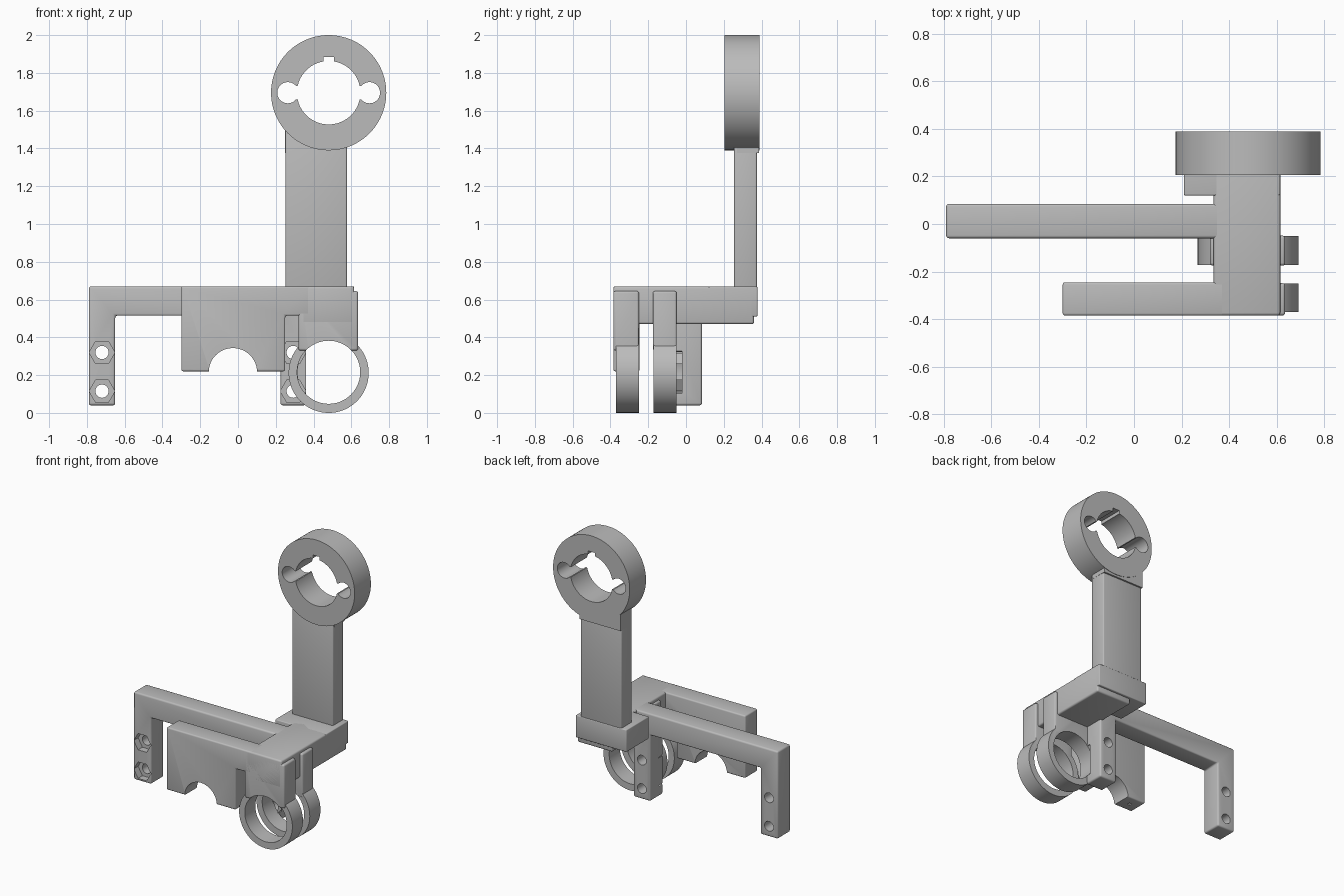
import bpy
import bmesh
from math import cos, sin, tau

if "Cube" in bpy.data.objects:
    bpy.data.objects.remove(bpy.data.objects["Cube"], do_unlink=True)

grey = bpy.data.materials.new("plain_grey")
grey.use_nodes = True
grey.diffuse_color = (0.5, 0.5, 0.5, 1)
grey.node_tree.nodes["Principled BSDF"].inputs["Base Color"].default_value = (0.5, 0.5, 0.5, 1)


def prism(name, points, y0, y1, bevel=0.0):
    """Extrude an (x, z) outline from y0 to y1, with optional rounded edges."""
    bm = bmesh.new()
    face = bm.faces.new([bm.verts.new((x, y0, z)) for x, z in points])
    new = bmesh.ops.extrude_face_region(bm, geom=[face])["geom"]
    bmesh.ops.translate(bm, vec=(0, y1 - y0, 0),
                        verts=[v for v in new if isinstance(v, bmesh.types.BMVert)])
    bmesh.ops.recalc_face_normals(bm, faces=bm.faces[:])
    if bevel:
        bmesh.ops.bevel(bm, geom=bm.edges[:], offset=bevel, segments=3,
                        profile=0.5, affect='EDGES')
    mesh = bpy.data.meshes.new(name)
    bm.to_mesh(mesh)
    bm.free()
    mesh.materials.append(grey)
    obj = bpy.data.objects.new(name, mesh)
    bpy.context.collection.objects.link(obj)
    return obj


def box(name, x0, x1, y0, y1, z0, z1, bevel=0.0):
    return prism(name, [(x0, z0), (x1, z0), (x1, z1), (x0, z1)], y0, y1, bevel)


def disc(name, x, z, r, y0, y1, sides=72):
    pts = [(x + r * cos(tau * i / sides), z + r * sin(tau * i / sides)) for i in range(sides)]
    return prism(name, pts, y0, y1)


def combine(obj, tool, operation='DIFFERENCE'):
    """Apply a boolean and discard the tool object."""
    mod = obj.modifiers.new("boolean", 'BOOLEAN')
    mod.operation, mod.solver, mod.object = operation, 'EXACT', tool
    bpy.ops.object.select_all(action='DESELECT')
    bpy.context.view_layer.objects.active = obj
    obj.select_set(True)
    bpy.ops.object.modifier_apply(modifier=mod.name)
    bpy.data.objects.remove(tool, do_unlink=True)


ROUND = 0.012
parts = []

# Rear bracket: long rail with a leg at each end
bracket = prism("rear_bracket", [(-0.79, 0.04), (-0.65, 0.04), (-0.65, 0.515), (0.225, 0.515),
                                 (0.225, 0.04), (0.36, 0.04), (0.36, 0.67), (-0.79, 0.67)],
                -0.06, 0.085, ROUND)
# Bolt holes with hexagonal nut pockets
for x in (-0.72, 0.292):
    for z in (0.115, 0.32):
        combine(bracket, disc("bolt_cutter", x, z, 0.035, -0.2, 0.2, 32))
        combine(bracket, disc("nut_cutter", x, z, 0.068, -0.2, -0.01, 6))
# Clearance for the clamp bore
combine(bracket, disc("bore_cutter", 0.48, 0.215, 0.165, -0.2, -0.02))
parts.append(bracket)

# Front panel with a round arch and a pilot hole in its foot
panel = prism("front_panel", [(-0.30, 0.22), (0.25, 0.22), (0.25, 0.515),
                              (0.38, 0.515), (0.38, 0.67), (-0.30, 0.67)],
              -0.385, -0.245, 0.01)
combine(panel, disc("arch_cutter", -0.027, 0.215, 0.128, -0.5, -0.1))
combine(panel, box("pilot_cutter", -0.235, -0.215, -0.325, -0.305, 0.1, 0.27))
parts.append(panel)

# Joining plate and the wider block under the post
parts.append(box("joining_plate", 0.335, 0.615, -0.385, 0.36, 0.47, 0.67, ROUND))
parts.append(box("post_base", 0.21, 0.615, 0.12, 0.378, 0.51, 0.67, 0.006))

# Two hanging clamp rings
for name, y0, y1, tab_y0 in (("front_clamp", -0.37, -0.25, -0.385),
                             ("back_clamp", -0.172, -0.05, -0.175)):
    clamp = disc(name, 0.48, 0.212, 0.212, y0, y1)
    combine(clamp, box("tab", 0.32, 0.636, tab_y0, y1 + 0.001, 0.33, 0.645, ROUND), 'UNION')
    combine(clamp, disc("bore_cutter", 0.48, 0.215, 0.167, y0 - 0.1, y1 + 0.1))
    parts.append(clamp)

# Upright post with a thickened neck
parts.append(box("post", 0.252, 0.577, 0.255, 0.375, 0.65, 1.5, 0.008))
parts.append(box("post_neck", 0.25, 0.578, 0.27, 0.387, 1.375, 1.495))

# Top ring with a keyed bore and two side holes
ring = disc("top_ring", 0.48, 1.695, 0.305, 0.205, 0.39, 96)
combine(ring, disc("bore_cutter", 0.48, 1.695, 0.168, 0, 0.6))
combine(ring, box("key_cutter", 0.453, 0.507, 0, 0.6, 1.7, 1.885))
combine(ring, box("slot_cutter", 0.264, 0.696, 0, 0.6, 1.659, 1.731))
for side in (-1, 1):
    combine(ring, disc("side_cutter", 0.48 + side * 0.216, 1.695, 0.056, 0, 0.6, 40))
parts.append(ring)

# Smooth curved faces, keep hard edges crisp
bpy.ops.object.select_all(action='DESELECT')
for obj in parts:
    obj.select_set(True)
bpy.context.view_layer.objects.active = parts[0]
bpy.ops.object.shade_smooth_by_angle(angle=0.6)
